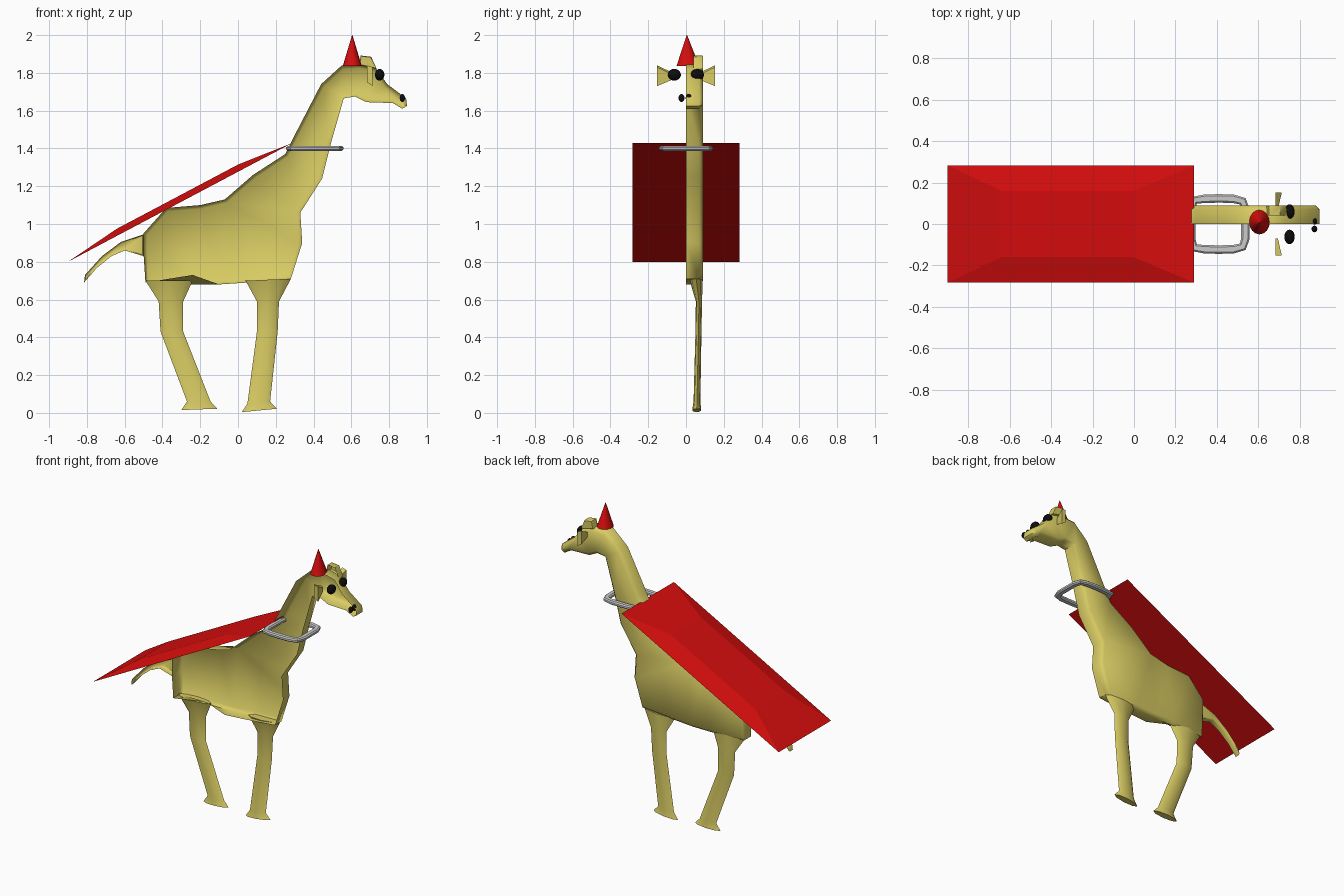
import bpy, bmesh, math
from mathutils import Vector

cube = bpy.data.objects.get("Cube")
if cube:
    bpy.data.objects.remove(cube, do_unlink=True)


def material(name, rgb):
    m = bpy.data.materials.new(name)
    m.use_nodes = True
    m.diffuse_color = (*rgb, 1)
    m.node_tree.nodes["Principled BSDF"].inputs["Base Color"].default_value = (*rgb, 1)
    return m


YELLOW = material("yellow_hide", (0.69, 0.60, 0.125))
RED = material("red_cloth", (0.68, 0.004, 0.004))
GREY = material("grey_collar", (0.6, 0.6, 0.6))
BLACK = material("black_gloss", (0.004, 0.004, 0.004))


def finish(bm, name, mat, angle=None):
    mesh = bpy.data.meshes.new(name)
    bm.to_mesh(mesh)
    bm.free()
    mesh.materials.append(mat)
    ob = bpy.data.objects.new(name, mesh)
    bpy.context.collection.objects.link(ob)
    if angle:
        bpy.ops.object.select_all(action='DESELECT')
        ob.select_set(True)
        bpy.context.view_layer.objects.active = ob
        bpy.ops.object.shade_smooth_by_angle(angle=math.radians(angle))
    return ob


def bridge(bm, a, b, closed=True):
    n = len(a)
    for i in range(n if closed else n - 1):
        j = (i + 1) % n
        bm.faces.new((a[i], a[j], b[j], b[i]))


def half_shell(name, outline, y0, y1, inset, sag=None):
    """Side profile given depth, rounded on the far side and open on the near side."""
    bm = bmesh.new()
    near = [bm.verts.new((x, y0, z)) for x, z in outline]
    far = [bm.verts.new((x, y1 - inset, sag if sag and 0.72 < z < 0.74 else z))
           for x, z in outline]
    bridge(bm, near, far)
    cap = bm.faces.new(far)
    bm.normal_update()
    bmesh.ops.inset_region(bm, faces=[cap], thickness=inset, depth=0)
    for v in cap.verts:
        v.co.y = y1
    bmesh.ops.triangulate(bm, faces=[cap])
    bmesh.ops.recalc_face_normals(bm, faces=bm.faces)
    if sum(f.normal.y * f.calc_area() for f in bm.faces) < 0:
        bmesh.ops.reverse_faces(bm, faces=bm.faces)
    return finish(bm, name, YELLOW, 50)


def loft(name, rings, mat, angle=None):
    bm = bmesh.new()
    loops = [[bm.verts.new(p) for p in r] for r in rings]
    for a, b in zip(loops, loops[1:]):
        bridge(bm, a, b)
    bm.faces.new(loops[0])
    bm.faces.new(loops[-1])
    bmesh.ops.recalc_face_normals(bm, faces=bm.faces)
    return finish(bm, name, mat, angle)


# Body, neck and head as one half shell
half_shell("body", [
    (-.5, .84), (-.5, .95), (-.38, 1.085), (-.2, 1.10), (-.07, 1.13), (.08, 1.26),
    (.25, 1.37), (.3, 1.47), (.44, 1.74), (.55, 1.84), (.645, 1.845), (.73, 1.825),
    (.79, 1.74), (.89, 1.665), (.895, 1.625), (.87, 1.61), (.82, 1.64), (.68, 1.645),
    (.62, 1.675), (.56, 1.665), (.49, 1.42), (.445, 1.24), (.33, 1.06), (.34, .9),
    (.28, .71), (.05, .69), (-.1, .68), (-.24, .73), (-.49, .69)],
    0, .09, .02, sag=.68)

# Tail
half_shell("tail", [
    (-.5, .945), (-.62, .905), (-.72, .83), (-.81, .73), (-.815, .69),
    (-.75, .765), (-.67, .83), (-.6, .86), (-.5, .83)], .01, .05, .008)

# Horn on the crown
half_shell("horn", [(.64, 1.84), (.65, 1.892), (.705, 1.885), (.735, 1.82)], .04, .09, .004)


# Legs: oval sections of x range, y range, and height at back and front
def leg(name, sections):
    rings = []
    for x0, x1, y0, y1, z0, z1 in sections:
        ring = []
        for k in range(8):
            c, s = math.cos(k * math.pi / 4), math.sin(k * math.pi / 4)
            t = (1 + c) / 2
            ring.append((x0 + (x1 - x0) * t, (y0 + y1) / 2 + (y1 - y0) / 2 * s,
                         z0 + (z1 - z0) * t))
        rings.append(ring)
    return loft(name, rings, YELLOW, 50)


leg("hind_leg", [(-.49, -.24, .02, .088, .7, .7), (-.42, -.29, .052, .085, .59, .59),
                 (-.41, -.29, .05, .082, .43, .43), (-.27, -.145, .04, .076, .06, .06),
                 (-.3, -.11, .033, .08, .015, .022)])
leg("fore_leg", [(.04, .28, .02, .088, .7, .71), (.1, .217, .052, .085, .59, .59),
                 (.1, .21, .05, .082, .43, .43), (.05, .17, .04, .076, .05, .06),
                 (.02, .205, .033, .08, .004, .022)])

# Ears: thin wedges widening outward
for side, label in ((1, "left"), (-1, "right")):
    def ear_ring(y, x, half, low, high):
        return [(x - half, side * y, low + .02), (x + half, side * y, low),
                (x + half, side * y, high - .01), (x - half, side * y, high)]
    loft(label + "_ear", [ear_ring(.07, .688, .006, 1.765, 1.8),
                          ear_ring(.153, .698, .015, 1.73, 1.84)], YELLOW)


# Eyes and nostrils
def ellipsoid(name, centre, radii):
    bm = bmesh.new()
    bmesh.ops.create_uvsphere(bm, u_segments=20, v_segments=12, radius=1)
    bmesh.ops.scale(bm, vec=Vector(radii), verts=bm.verts)
    bmesh.ops.translate(bm, vec=Vector(centre), verts=bm.verts)
    return finish(bm, name, BLACK, 60)


for y, label in ((.06, "left"), (-.062, "right")):
    ellipsoid(label + "_eye", (.75, y, 1.79), (.025, .035, .031))
for y, label in ((.014, "left"), (-.024, "right")):
    ellipsoid(label + "_nostril", (.87, y, 1.667), (.014, .016, .021))

# Party hat
hat_base = [(.605 + .05 * math.cos(a), .01 + .06 * math.sin(a), 1.837)
            for a in (k * math.pi / 8 for k in range(16))]
hat_tip = [(.605 + (x - .605) * .02, .005 + (y - .01) * .02, 2) for x, y, z in hat_base]
loft("party_hat", [hat_base, hat_tip], RED, 50)


# Cape: flat underside with a shallow raised panel on top
def slope(x):
    return .8 + (x + .9) * .63 / 1.19


def panel(x0, x1, y, lift):
    return [(px, py, slope(px) + lift)
            for px, py in ((x0, -y), (x1, -y), (x1, y), (x0, y))]


loft("cape", [panel(-.9, .29, .283, 0), panel(-.64, 0, .16, .038)], RED)

# Collar: rounded ring of bevelled bars
bm = bmesh.new()
path = [(.29, .115), (.34, .122), (.41, .124), (.48, .122), (.525, .11), (.538, .07)]
path += [(x, -y) for x, y in reversed(path)]
path += [(.275, -.07), (.275, .07)]
centre = Vector((.41, 0))
loops = []
for i, p in enumerate(path):
    ahead = Vector(path[(i + 1) % len(path)]) - Vector(path[i - 1])
    out = Vector((-ahead.y, ahead.x)).normalized()
    if out.dot(Vector(p) - centre) < 0:
        out = -out
    loops.append([bm.verts.new((p[0] + out.x * w, p[1] + out.y * w, 1.4 + h))
                  for w, h in ((-.021, -.006), (-.013, -.013), (.012, -.013),
                               (.02, -.006), (.02, .006), (.012, .013),
                               (-.013, .013), (-.021, .006))])
for i, loop in enumerate(loops):
    bridge(bm, loop, loops[(i + 1) % len(loops)])
bmesh.ops.recalc_face_normals(bm, faces=bm.faces)
finish(bm, "collar", GREY, 35)
